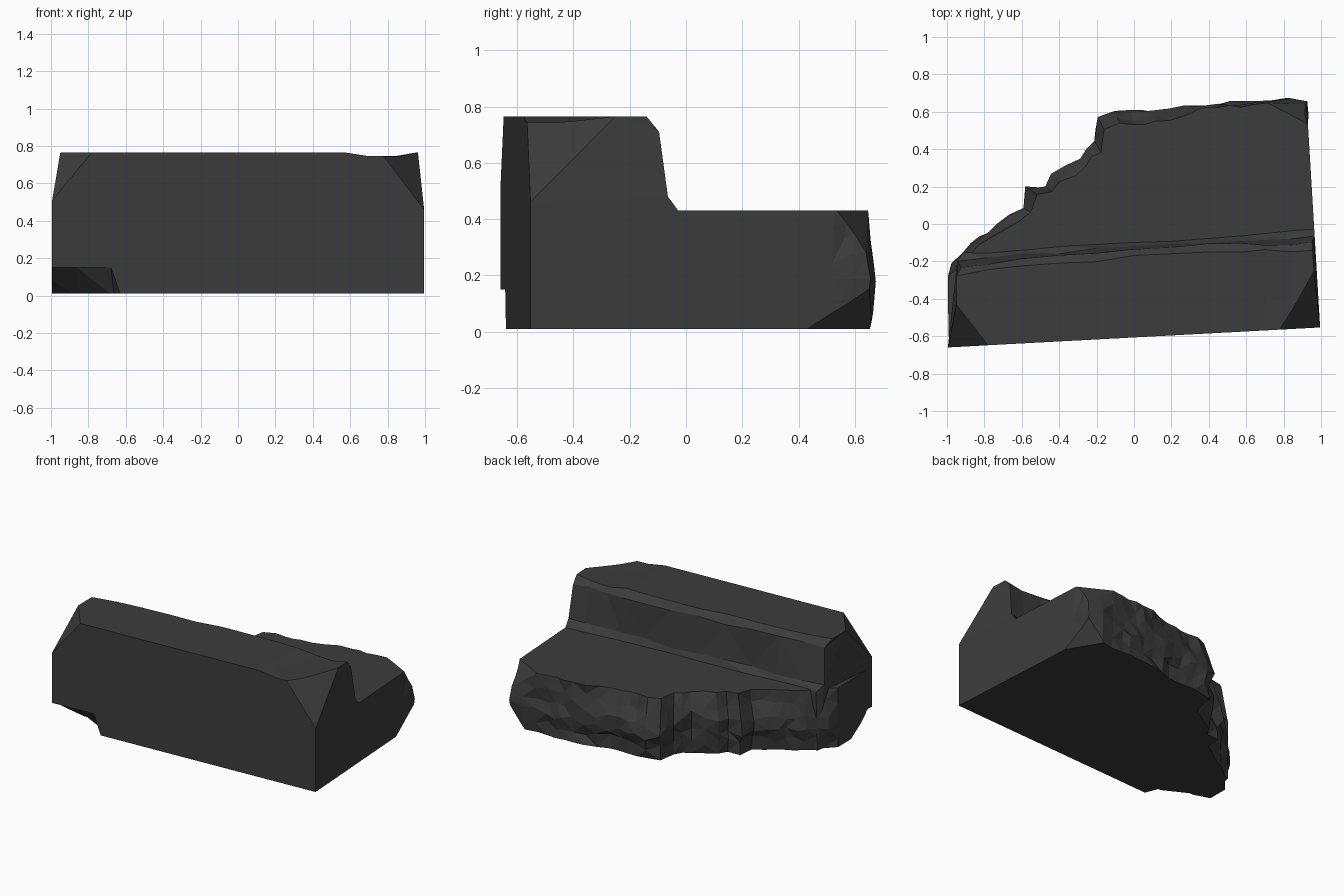
import bpy, bmesh, random
from mathutils import Vector, noise

if "Cube" in bpy.data.objects:
    bpy.data.objects.remove(bpy.data.objects["Cube"])

random.seed(4)
BASE, STEP, TOP = 0.01, 0.43, 0.765


def loft(rings):
    """Skin a list of equal-length closed rings and cap both ends."""
    bm = bmesh.new()
    rows = [[bm.verts.new(p) for p in ring] for ring in rings]
    n = len(rows[0])
    for a, b in zip(rows, rows[1:]):
        for i in range(n):
            j = (i + 1) % n
            bm.faces.new((a[i], a[j], b[j], b[i]))
    bm.faces.new(rows[0][::-1])
    bm.faces.new(rows[-1])
    bmesh.ops.recalc_face_normals(bm, faces=bm.faces)
    return bm


def chip(bm, pts, center=Vector((0, -0.4, 0.4))):
    """Slice a corner off along the plane through three points."""
    a, b, c = map(Vector, pts)
    n = (b - a).cross(c - a).normalized()
    if n.dot(a - center) < 0:
        n = -n
    bmesh.ops.bisect_plane(bm, geom=bm.verts[:] + bm.edges[:] + bm.faces[:],
                           plane_co=a, plane_no=n, clear_outer=True)
    bmesh.ops.holes_fill(bm, edges=[e for e in bm.edges if e.is_boundary], sides=0)
    bmesh.ops.recalc_face_normals(bm, faces=bm.faces)


def to_object(bm, name):
    bmesh.ops.triangulate(bm, faces=bm.faces)
    me = bpy.data.meshes.new(name)
    bm.to_mesh(me)
    bm.free()
    ob = bpy.data.objects.new(name, me)
    bpy.context.collection.objects.link(ob)
    return ob


def boolean(target, other, operation):
    mod = target.modifiers.new(operation, 'BOOLEAN')
    mod.operation, mod.object, mod.solver = operation, other, 'EXACT'
    bpy.context.view_layer.objects.active = target
    bpy.ops.object.modifier_apply(modifier=mod.name)
    bpy.data.objects.remove(other)


def right_end(y):
    """x of the slightly skewed right end face."""
    return 0.995 - 0.06 * (y + 0.55)


# Raised kerb: an L-step section swept along x, with slight wear
stations = [-1, -0.78, -0.6, -0.4, -0.2, 0, 0.2, 0.4, 0.57, 0.7, 0.84, 1]
sections = []
for x in stations:
    t = (x + 1) / 2
    front = -0.66 + 0.107 * t
    back = -0.25 + 0.125 * min(1, t * 1.5)
    foot = -0.19 + 0.13 * t
    worn = 0.02 if 0.6 < x < 0.9 else 0
    j = lambda: random.uniform(-0.01, 0.01)
    sec = [(front, BASE), (front, 0.5), (front, TOP - worn), (-0.4 + j(), TOP - 1.2 * worn),
           (back - 0.02 + j(), TOP - worn), (back + 0.02 + j(), 0.72 + j()),
           (foot + j(), 0.47 + j()), (foot + 0.03 + j(), STEP - 0.004), (foot + 0.03, BASE)]
    ring = []
    for y, z in sec:
        px = x
        if x == 1:
            px = right_end(y) - (0.015 if z > 0.6 else 0)
        elif x == -1:
            px = -0.995 + (0.045 if z > 0.6 else 0) + max(0, y + 0.27) * 0.7
        ring.append((px, y, z))
    sections.append(ring)
kerb_bm = loft(sections)
chip(kerb_bm, [(0.78, -0.56, 0.745), (0.965, -0.27, 0.745), (0.99, -0.55, 0.47)])
chip(kerb_bm, [(-0.78, -0.65, TOP), (-0.95, -0.43, TOP), (-1, -0.66, 0.5)])
kerb = to_object(kerb_bm, "broken_kerb_stone")

# Lower slab: footprint with a rough fractured rim running around the back
rim = [(right_end(0.52), 0.52), (right_end(0.65), 0.65), (0.82, 0.668), (0.64, 0.66),
       (0.45, 0.645), (0.27, 0.625),
       (0.1, 0.602), (-0.02, 0.6), (-0.1, 0.595), (-0.19, 0.565), (-0.21, 0.44), (-0.3, 0.365),
       (-0.44, 0.265), (-0.48, 0.205), (-0.58, 0.2), (-0.6, 0.09), (-0.72, 0), (-0.88, -0.1),
       (-0.97, -0.21), (-0.995, -0.28)]
fine = []
for a, b in zip(rim, rim[1:]):
    a, b = Vector(a), Vector(b)
    k = max(1, round((b - a).length / 0.075))
    fine += [a.lerp(b, i / k) for i in range(k)]
fine.append(Vector(rim[-1]))
hub = Vector((0.3, -0.4))
rings = []
for z, inset in [(BASE, 0.035), (0.09, 0.02), (0.17, 0.0), (0.25, 0.005),
                 (0.34, 0.03), (STEP, 0.06)]:
    ring = []
    for i, p in enumerate(fine):
        d = (hub - p).normalized()
        amount = inset
        if p.x > 0.2:
            amount *= 0.4
        if 0 < i < len(fine) - 1:
            n = noise.noise(Vector((p.x * 5, p.y * 5, z * 8)))
            amount += max(-0.01, 0.035 * n + random.uniform(-0.01, 0.014))
        else:
            amount = 0
        dz = random.uniform(-0.025, 0.025) if BASE < z < STEP else 0
        q = p + d * amount
        ring.append((q.x, q.y, z + dz))
    ring += [(-0.992, -0.6, z), (-0.8, -0.62, z), (0.9, -0.4, z), (right_end(-0.1), -0.1, z)]
    rings.append(ring)
slab_bm = loft(rings)
# Knocked-off rear right corner
chip(slab_bm, [(0.92, 0.54, STEP), (0.7, 0.655, STEP), (0.93, 0.655, 0.25)])
chip(slab_bm, [(0.925, 0.45, BASE), (0.8, 0.66, BASE), (0.92, 0.655, 0.15)])
boolean(kerb, to_object(slab_bm, "lower_slab"), 'UNION')

# Chunk missing from the bottom front left corner, its roof sloping down to the back
low = [(-0.59, -0.72), (-0.66, -0.54), (-0.85, -0.44), (-1.1, -0.36), (-1.1, -0.72)]
high = [(-0.64, -0.72), (-0.68, -0.64), (-0.86, -0.62), (-1.1, -0.62), (-1.1, -0.72)]
notch = to_object(loft([[(x, y, -0.01) for x, y in low],
                        [(x, y, 0.15) for x, y in high]]), "corner_notch_cutter")
notch.hide_render = True
boolean(kerb, notch, 'DIFFERENCE')

# Dark stone colour
stone = bpy.data.materials.new("dark_stone")
stone.diffuse_color = (0.045, 0.045, 0.045, 1)
stone.use_nodes = True
stone.node_tree.nodes["Principled BSDF"].inputs["Base Color"].default_value = stone.diffuse_color
kerb.data.materials.clear()
kerb.data.materials.append(stone)
